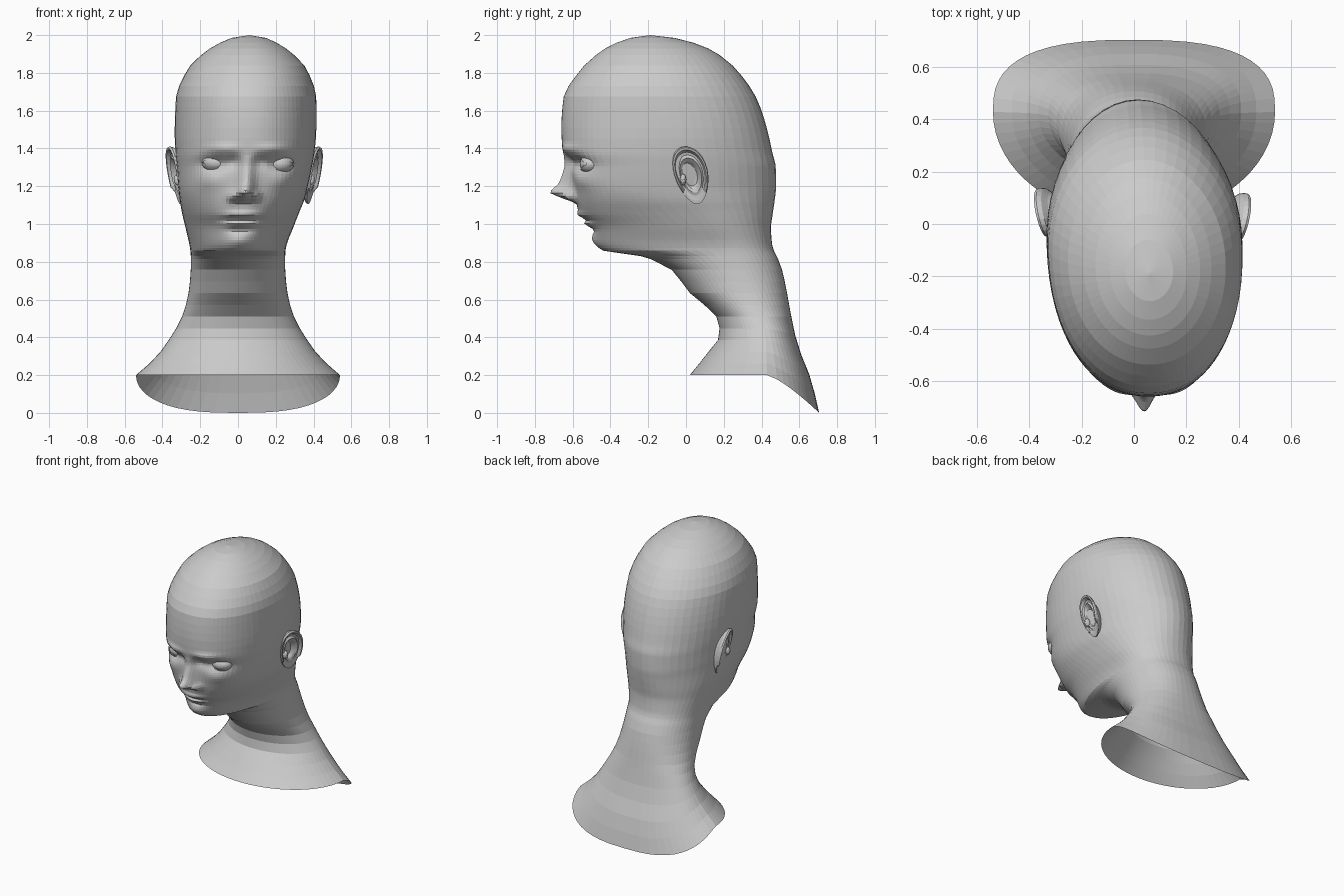
import bpy, bmesh, math
from mathutils import Matrix

if "Cube" in bpy.data.objects:
    bpy.data.objects.remove(bpy.data.objects["Cube"])

# Section keys: height, front y, back y, half width, centre x
KEYS = [
    (.20, .02, .705, .54, 0), (.30, .10, .665, .43, 0), (.42, .18, .59, .345, 0),
    (.50, .165, .56, .30, 0), (.635, .02, .535, .262, 0), (.77, -.09, .505, .25, 0),
    (.83, -.24, .48, .25, 0), (.86, -.44, .465, .252, 0), (.90, -.478, .455, .26, .002),
    (.98, -.505, .45, .285, .01), (1.06, -.565, .46, .31, .017), (1.13, -.585, .47, .33, .025),
    (1.20, -.597, .477, .343, .03), (1.30, -.615, .475, .357, .037), (1.38, -.65, .457, .368, .04),
    (1.50, -.66, .43, .375, .043), (1.66, -.65, .376, .372, .045), (1.82, -.555, .265, .315, .05),
    (1.90, -.47, .17, .24, .052), (1.95, -.39, .07, .168, .055), (1.985, -.295, -.06, .092, .058),
]
# Height, y of the widest point, front roundness, back roundness
SHAPE = [
    (.20, .43, 2, 2.7), (.42, .42, 2, 2.5), (.60, .33, 2, 2.3), (.77, .24, 2, 2.2),
    (.86, .19, 2, 2.2), (1.0, .09, 2.1, 2.1), (1.2, -.05, 2.35, 2), (1.5, -.07, 2.2, 2),
    (1.8, -.14, 2.1, 2), (1.985, -.18, 2, 2),
]
# Face bumps: amount, x, z, x spread, z spread (mirrored)
BUMPS = [
    (-.042, .165, 1.322, .075, .04), (-.02, .07, 1.335, .035, .035), (.014, .13, 1.40, .08, .022),
    (.016, .20, 1.23, .07, .05), (.042, .06, 1.145, .024, .024), (.011, .035, 1.05, .065, .016),
    (-.012, .05, 1.024, .07, .008), (.013, .03, 1.0, .06, .014), (-.008, .02, .965, .05, .015),
    (.007, .02, .91, .05, .03), (.018, .012, 1.17, .035, .03),
]


def smooth(table, z):
    """Monotone cubic interpolation of table rows at height z."""
    i = 0
    while i < len(table) - 2 and z > table[i + 1][0]:
        i += 1
    h = table[i + 1][0] - table[i][0]
    t = min(1, max(0, (z - table[i][0]) / h))

    def slope(j, c):
        return (table[j + 1][c] - table[j][c]) / (table[j + 1][0] - table[j][0])

    def tangent(j, c):
        a = slope(max(j - 1, 0), c)
        b = slope(min(j, len(table) - 2), c)
        return 0 if a * b <= 0 else 2 * a * b / (a + b)

    return [table[i][c] * (2*t**3 - 3*t*t + 1) + table[i + 1][c] * (3*t*t - 2*t**3)
            + h * (tangent(i, c) * (t**3 - 2*t*t + t) + tangent(i + 1, c) * (t**3 - t*t))
            for c in range(1, len(table[0]))]


def relief(x, z):
    """How far the face stands out at x (from the centreline) and z."""
    out = 0
    for a, bx, bz, sx, sz in BUMPS:
        for s in (1, -1):
            out += a * math.exp(-((x - s * bx) / sx)**2 - ((z - bz) / sz)**2)
    # nose wedge
    if 1.115 < z < 1.37:
        up = (1.37 - z) / .205 if z > 1.165 else (z - 1.115) / .05
        width = .032 + .018 * min(1, (1.37 - z) / .2)
        out += .098 * up ** (1.1 if z > 1.165 else .6) * math.exp(-(abs(x) / width)**2.2)
    return out


def finish(name, bm):
    bmesh.ops.recalc_face_normals(bm, faces=bm.faces)
    me = bpy.data.meshes.new(name)
    bm.to_mesh(me)
    bm.free()
    ob = bpy.data.objects.new(name, me)
    bpy.context.collection.objects.link(ob)
    return ob


def bridge(bm, a, b):
    n = len(a)
    for i in range(n):
        bm.faces.new((a[i], a[(i + 1) % n], b[(i + 1) % n], b[i]))


# Head and neck: one open loft, columns crowded towards the face
N = 72
levels = [.2 + .062 * i for i in range(10)] + [.815 + .0145 * i for i in range(44)]
levels += [1.455 + .055 * i for i in range(9)] + [1.93, 1.96, 1.985]
bm = bmesh.new()
rings = []
for z in levels:
    yf, yb, hw, xc = smooth(KEYS, z)
    yw, nf, nb = smooth(SHAPE, z)
    turn = .025 * min(1, max(0, (z - .85) / .35))      # slight turn of the head
    ring = []
    for k in range(N):
        t = 2 * k / N - 1
        th = math.copysign(math.pi * abs(t)**1.55, t)
        s, c = math.sin(th), math.cos(th)
        n = nf if c > 0 else nb
        x = hw * math.copysign(abs(s)**(2 / n), s)
        u = abs(c)**(2 / n)
        y = yw + (yf - yw if c > 0 else yb - yw) * u
        zz = z
        if c > 0 and z > .84:
            y -= relief(x, z) * min(1, u * 1.5)
        if c < 0 and z < .5:
            zz -= .2 * (.5 - z) / .3 * u**1.3
        ring.append(bm.verts.new((x + xc - turn * (y + .2), y, zz)))
    rings.append(ring)
for a, b in zip(rings, rings[1:]):
    bridge(bm, a, b)
crown = bm.verts.new((.06, -.19, 2.0))
for i in range(N):
    bm.faces.new((rings[-1][i], rings[-1][(i + 1) % N], crown))
finish("head_and_neck", bm)


# Eyes: ball plus upper and lower lid cut from a slightly larger ball
def ball(name, side, r, gap):
    bm = bmesh.new()
    bmesh.ops.create_uvsphere(bm, u_segments=28, v_segments=24, radius=r)
    if gap:     # lids meet at the eye corners
        drop = []
        for f in bm.faces:
            m = f.calc_center_median()
            if m.y > .02 or abs(m.z) < gap * (1 - (m.x / r)**2):
                drop.append(f)
        bmesh.ops.delete(bm, geom=drop, context='FACES')
    bmesh.ops.transform(bm, verts=bm.verts, matrix=Matrix.Translation(
        (.052 + side * .165, -.502, 1.322 - side * .004)) @ Matrix.Diagonal((1.2, 1, .8, 1)))
    finish(name, bm)


for side, label in ((-1, "right"), (1, "left")):
    ball(label + "_eyeball", side, .06, 0)
    ball(label + "_eyelids", side, .066, .033)

# Ears: dished disc with raised outer rim, inner ridge and tapering lobe
PROFILE = [(.12, -.012), (.35, -.008), (.48, .012), (.6, .026), (.7, .014), (.8, .016),
           (.88, .034), (.96, .036), (1.0, .026), (.97, .008), (.8, -.01), (.6, -.05)]
for side, label in ((-1, "right"), (1, "left")):
    bm = bmesh.new()
    rows = []
    for r, out in PROFILE:
        row = []
        for k in range(28):
            a = 2 * math.pi * k / 28
            v = math.sin(a) * r
            w = math.cos(a) * r * (.09 + .018 * v)
            lobe = math.sin(a) < -.6 and r > .4
            y = .038 + w - .03 * v
            z = 1.258 + .153 * v
            x = .345 + (min(out, .018) if lobe else out) + .27 * w + .024 * v
            row.append(bm.verts.new((.033 + side * x, y - side * .01, z)))
        rows.append(row)
    for a, b in zip(rows, rows[1:]):
        bridge(bm, a, b)
    bm.faces.new(rows[0])
    # tragus in front of the ear canal
    bmesh.ops.create_icosphere(bm, subdivisions=2, radius=.024, matrix=Matrix.Translation(
        (.033 + side * .35, -.015, 1.235)) @ Matrix.Diagonal((1, .7, 1.3, 1)))
    finish(label + "_ear", bm)
